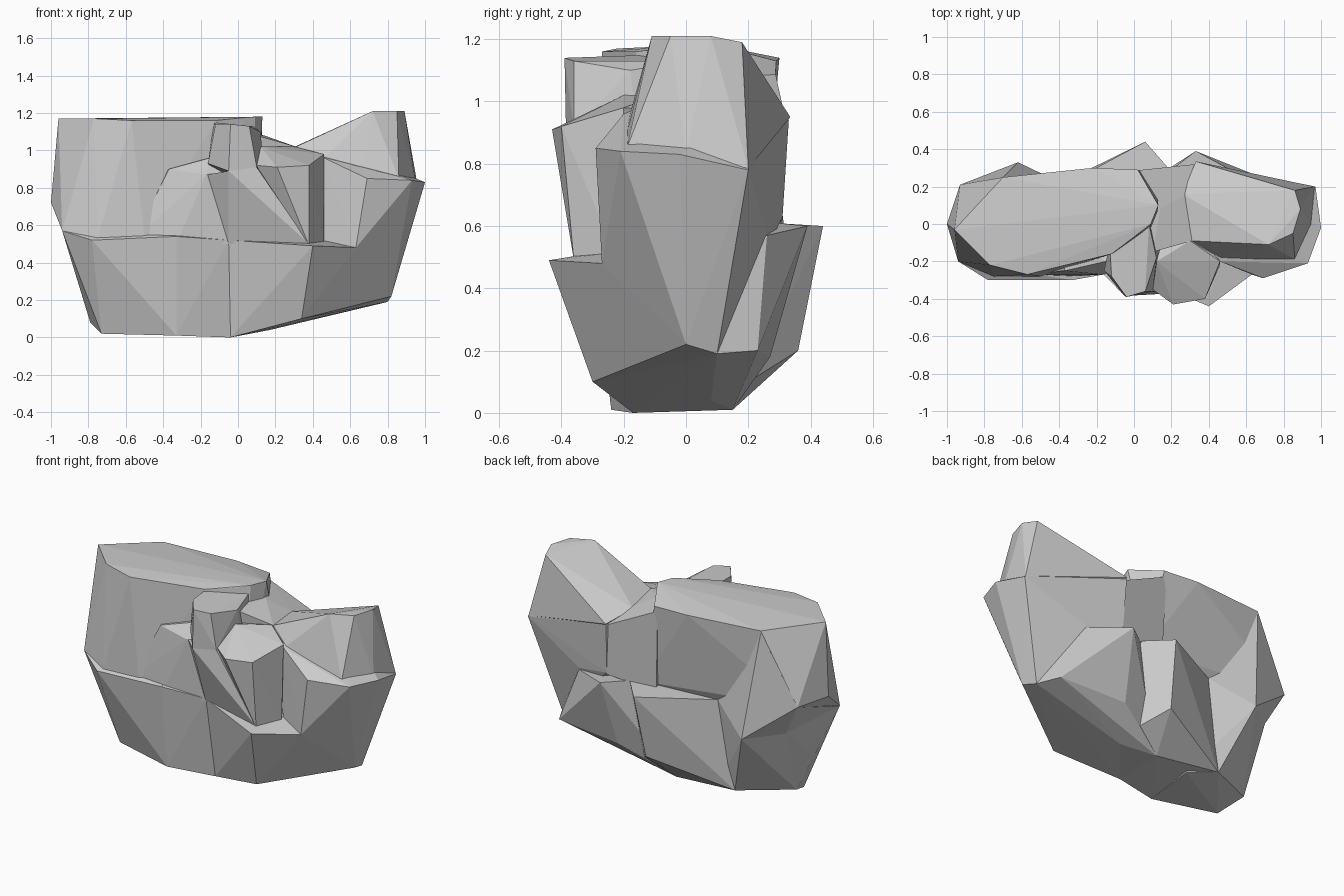
import bpy, bmesh


def chunk(name, points):
    """One faceted convex lump of stone."""
    bm = bmesh.new()
    for p in points:
        bm.verts.new(p)
    bmesh.ops.convex_hull(bm, input=bm.verts[:])
    loose = [v for v in bm.verts if not v.link_faces]
    bmesh.ops.delete(bm, geom=loose, context='VERTS')
    bmesh.ops.recalc_face_normals(bm, faces=bm.faces[:])
    mesh = bpy.data.meshes.new(name)
    bm.to_mesh(mesh)
    bm.free()
    obj = bpy.data.objects.new(name, mesh)
    bpy.context.collection.objects.link(obj)
    return obj


# Left foot of the stone, undercut at the outer end
base = chunk("rock", [
    (-.94, -.2, .57), (-.78, -.3, .52), (-.33, -.3, .54), (-.55, -.27, .26),
    (-.86, -.02, .33), (-.79, .02, .08), (-.73, -.14, .02), (-.33, -.24, .01),
    (-.47, .18, .05), (-.62, .33, .47), (-.82, .17, .5), (-.37, .21, .61),
    (-.3, 0, .6), (-.3, .1, .02)])

# Back corner rising from the left foot to the top
back_corner = chunk("back_corner", [
    (-.93, .21, .71), (-.7, .25, 1.14), (-.62, .33, .47), (-.37, .21, .61),
    (-.82, .17, .5), (-.94, -.19, .57), (-.5, 0, .5), (-.4, .1, 1.1)])

# Middle foot, with the spike of the back ledge
middle_foot = chunk("middle_foot", [
    (-.33, -.3, .54), (-.33, -.24, .01), (-.05, -.25, .52), (-.04, -.17, 0),
    (-.37, .21, .61), (-.47, .18, .05), (.06, .44, .6), (.2, .28, .61),
    (.03, .36, .2), (-.04, .15, .01), (.15, .2, .1), (.1, 0, .05),
    (.1, -.1, .5)])

# Right foot with the front ledge
right_foot = chunk("right_foot", [
    (-.05, -.25, .52), (.4, -.44, .49), (.63, -.27, .48), (.34, -.3, .1),
    (-.04, -.17, 0), (.17, .08, .04), (-.04, .15, .01), (.15, .2, .1),
    (.82, 0, .22), (.8, .1, .19), (.73, .23, .2), (.29, .27, .18),
    (.33, .39, .6), (.57, .26, .57), (.2, .29, .61)])

# Tall flat-topped left mass
left_mass = chunk("left_mass", [
    (-.96, -.03, 1.17), (-.77, -.22, 1.17), (-.57, -.27, 1.16),
    (-.4, -.2, 1.16), (-.12, -.16, 1.16), (.03, -.05, 1.17), (.09, 0, 1.18),
    (.13, .1, 1.18), (.02, .29, 1.13), (-.22, .3, 1.14), (-.7, .25, 1.15),
    (-1, 0, .72), (-.94, -.2, .57), (-.93, .21, .71), (-.75, -.28, .53),
    (-.5, -.28, .53), (-.37, .21, .61), (.12, .25, .61), (.1, -.1, .5)])

# Shoulder below the front recess
shoulder = chunk("shoulder", [
    (-.37, -.25, .9), (-.17, -.27, .87), (-.15, -.2, .96), (-.55, -.27, .53),
    (-.33, -.28, .5), (-.05, -.25, .5), (.05, -.2, .9), (.3, 0, .5),
    (-.5, 0, .5), (.2, 0, .9), (-.4, 0, .9)])

# Thin fin running from under the prow to the wedge foot
fin = chunk("fin", [
    (-.17, -.26, .87), (-.05, -.385, .89), (.1, -.36, .91), (.38, -.36, .5),
    (-.05, -.25, .5), (.1, -.1, .9), (.3, 0, .5)])

# Small upright prow at the front
prow = chunk("prow", [
    (-.13, -.1, 1.15), (-.12, -.28, 1.14), (-.04, -.39, 1.14), (.06, -.36, 1.13),
    (.12, -.18, 1.1), (.08, 0, 1.13), (-.05, -.385, .89), (.1, -.36, .91),
    (.14, -.15, .88), (-.16, -.25, .93), (-.1, 0, .85)])

# Wedge column standing on the front ledge
front_wedge = chunk("front_wedge", [
    (.1, -.35, .92), (.21, -.43, .91), (.38, -.4, .92), (.46, -.2, .98),
    (.3, -.09, 1.02), (.12, -.2, 1.02), (.38, -.36, .49), (.46, -.22, .49),
    (.2, .1, .95), (.25, .1, .49)])

# Right mass, widest at its waist
right_mass = chunk("right_mass", [
    (.69, -.29, .85), (.93, -.21, .84), (1, -.02, .83), (.97, .2, .78),
    (.46, -.2, .96), (.46, -.2, .5), (.63, -.27, .48), (.82, 0, .22),
    (.8, .1, .19), (.57, .26, .58), (.34, .31, .63),
    (.33, .33, .94), (.57, .25, 1.0), (.26, .16, 1.0), (.31, -.09, 1.02),
    (.2, .1, .6)])

# Raised crest on the right mass
crest = chunk("crest", [
    (.31, -.09, 1.02), (.72, -.11, 1.21), (.85, -.05, 1.21), (.89, .08, 1.21),
    (.86, .18, 1.19), (.57, .25, 1.02), (.33, .335, .95), (.26, .16, 1.0),
    (.66, -.2, .86), (.86, -.19, .85), (.95, .0, .83), (.965, .2, .785),
    (.4, .2, .8), (.46, -.18, .96)])

# Saddle filling the gap between the two masses
saddle = chunk("saddle", [
    (0, .285, 1.1), (.1, -.15, 1.08), (.14, .08, 1.08), (.31, -.09, 1.02),
    (.28, .16, 1.0), (.33, .32, .94), (.2, .28, .95), (.2, .28, .6),
    (.34, .31, .62), (.02, .27, .58), (.1, -.1, .6), (.3, -.05, .6)])

# Fuse all lumps into one stone
bpy.context.view_layer.objects.active = base
for part in (back_corner, middle_foot, right_foot, left_mass, shoulder, fin,
             prow, front_wedge, right_mass, crest, saddle):
    mod = base.modifiers.new("fuse", 'BOOLEAN')
    mod.operation = 'UNION'
    mod.solver = 'EXACT'
    mod.object = part
    bpy.ops.object.modifier_apply(modifier=mod.name)
    bpy.data.objects.remove(part)
